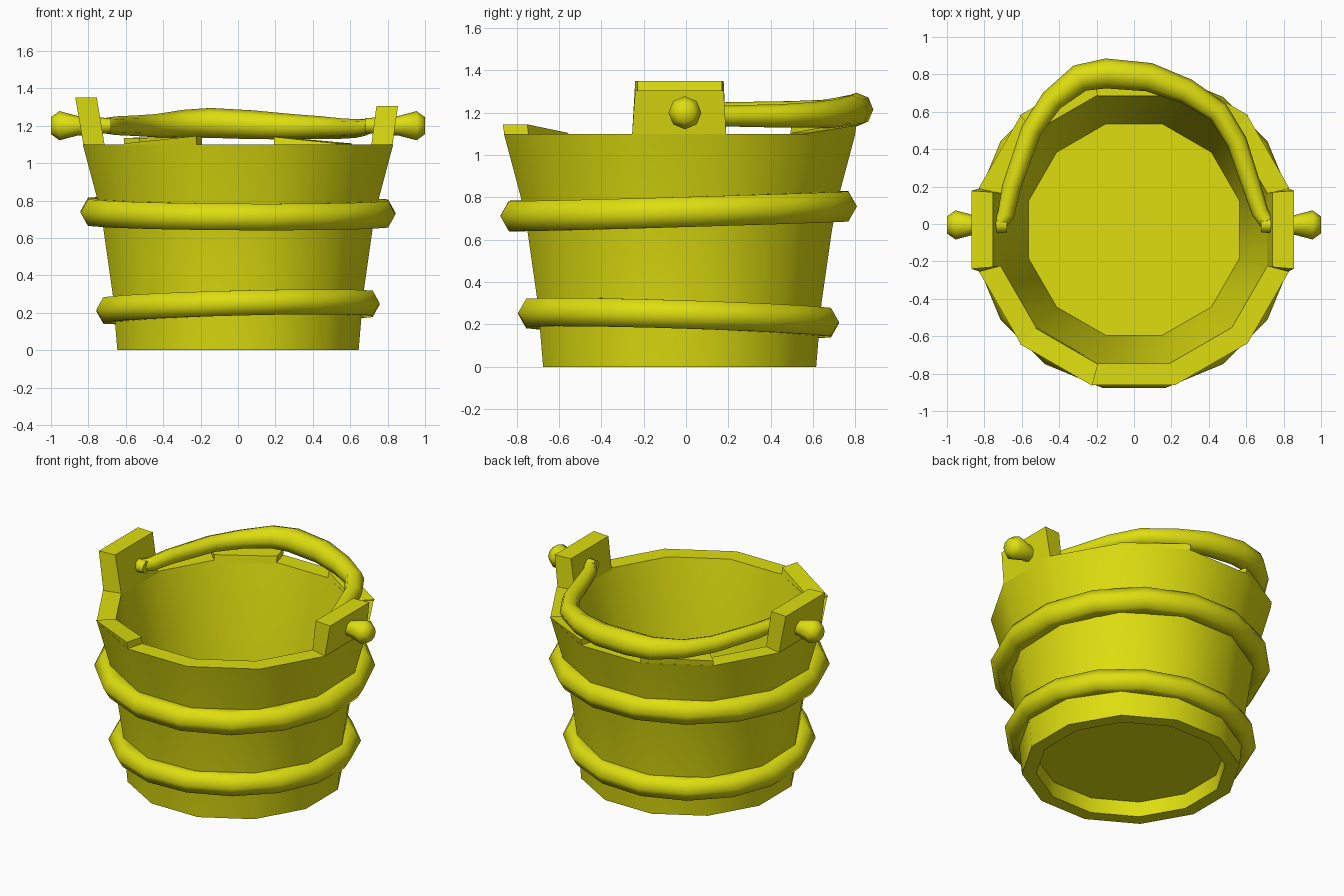
import bpy, bmesh, math
from mathutils import Vector

if "Cube" in bpy.data.objects:
    bpy.data.objects.remove(bpy.data.objects["Cube"])

CY = -0.03                      # bucket axis in y
N = 12                          # number of staves
mat = bpy.data.materials.new("yellow_paint")
mat.diffuse_color = (0.73, 0.73, 0.005, 1)
mat.use_nodes = True
mat.node_tree.nodes["Principled BSDF"].inputs["Base Color"].default_value = mat.diffuse_color


def finish(name, bm, angle=40):
    bmesh.ops.recalc_face_normals(bm, faces=bm.faces)
    me = bpy.data.meshes.new(name)
    bm.to_mesh(me)
    bm.free()
    ob = bpy.data.objects.new(name, me)
    bpy.context.collection.objects.link(ob)
    me.materials.append(mat)
    bpy.ops.object.select_all(action='DESELECT')
    ob.select_set(True)
    bpy.context.view_layer.objects.active = ob
    bpy.ops.object.shade_smooth_by_angle(angle=math.radians(angle))
    return ob


def skin(bm, rings, closed):
    n = len(rings[0])
    for i in range(len(rings) if closed else len(rings) - 1):
        a, b = rings[i], rings[(i + 1) % len(rings)]
        for k in range(n):
            bm.faces.new((a[k], a[(k + 1) % n], b[(k + 1) % n], b[k]))
    if not closed:
        bm.faces.new(rings[0])
        bm.faces.new(rings[-1])


def sweep(name, pts, radii, closed=False, sides=6):
    bm = bmesh.new()
    pts = [Vector(p) for p in pts]
    rings, n = [], len(pts)
    for i, p in enumerate(pts):
        if closed:
            t = pts[(i + 1) % n] - pts[i - 1]
        else:
            t = pts[min(i + 1, n - 1)] - pts[max(i - 1, 0)]
        t.normalize()
        side = t.cross(Vector((0, 0, 1))).normalized()
        up = side.cross(t)
        rings.append([bm.verts.new(p + radii[i] * (math.cos(a) * side + math.sin(a) * up))
                      for a in (2 * math.pi * k / sides for k in range(sides))])
    skin(bm, rings, closed)
    return finish(name, bm, 65)


def corner(apothem, deg, z):
    r, a = apothem / math.cos(math.pi / N), math.radians(deg)
    return Vector((r * math.cos(a), CY + r * math.sin(a), z))


def block(name, bottom, top):
    bm = bmesh.new()
    skin(bm, [[bm.verts.new(p) for p in ring] for ring in (bottom, top)], False)
    return finish(name, bm, 30)


# Bucket wall and floor: twelve-sided turned profile (apothem, height)
profile = [(0.555, 0.10), (0.56, 0), (0.645, 0), (0.67, 0.3), (0.72, 0.65), (0.75, 0.8),
           (0.83, 1.1), (0.715, 1.1), (0.63, 0.65), (0.565, 0.16)]
bm = bmesh.new()
skin(bm, [[bm.verts.new(corner(ap, 15 + 30 * k, z)) for k in range(N)] for ap, z in profile], False)
finish("bucket_body", bm)

# Uneven stave tops: start angle, height at each end
for a, z0, z1 in ((225, 1.105, 1.145), (105, 1.14, 1.135), (45, 1.105, 1.14)):
    bot = [corner(ap, d, 1.09) for ap, d in ((0.827, a), (0.827, a + 30), (0.713, a + 30), (0.713, a))]
    top = [corner(ap, d, z) for ap, d, z in
           ((0.835, a, z0), (0.835, a + 30, z1), (0.72, a + 30, z1), (0.72, a, z0))]
    block("raised_stave", bot, top)

# Lugs that carry the handle
for name, s, h, o in (("lug_left", -1, 1.35, 0.87), ("lug_right", 1, 1.305, 0.855)):
    bot = [(s * x, y, 1.09) for x, y in ((0.825, -0.255), (0.825, 0.19), (0.712, 0.165), (0.712, -0.225))]
    top = [(s * x, y, h) for x, y in ((o, -0.24), (o, 0.178), (o - 0.115, 0.17), (o - 0.115, -0.23))]
    block(name, bot, top)

# Hoops, slightly tilted
for name, R, r, z, sx, sy in (("hoop_upper", 0.765, 0.082, 0.735, -0.006, 0.03),
                              ("hoop_lower", 0.685, 0.077, 0.23, 0.026, -0.032)):
    pts = []
    for k in range(16):
        a = 2 * math.pi * (k + 0.5) / 16
        x, y = 1.015 * R * math.cos(a), 1.015 * R * math.sin(a)
        pts.append((x, y + CY - 0.005, z + sx * x + sy * y))
    sweep(name, pts, [r] * 16, True)

# Handle folded down towards the back
path = [(-0.72, 0.00, 1.20), (-0.685, 0.05, 1.20), (-0.655, 0.20, 1.20), (-0.55, 0.50, 1.20),
        (-0.44, 0.66, 1.20), (-0.29, 0.78, 1.21), (-0.15, 0.805, 1.215), (0.08, 0.785, 1.205),
        (0.28, 0.71, 1.195), (0.45, 0.60, 1.19), (0.55, 0.44, 1.185), (0.63, 0.20, 1.185),
        (0.675, 0.06, 1.19), (0.71, 0.01, 1.20)]
sweep("handle", path, [0.04, 0.045, 0.05, 0.055, 0.062, 0.075, 0.08, 0.077, 0.068, 0.06,
                       0.055, 0.05, 0.045, 0.04], sides=8)

# Pegs through the lugs
for name, s in (("peg_left", -1), ("peg_right", 1)):
    sweep(name, [(s * x, -0.005, 1.2) for x in (0.68, 0.86, 0.955, 1.0)],
          [0.04, 0.053, 0.078, 0.045], sides=8)
